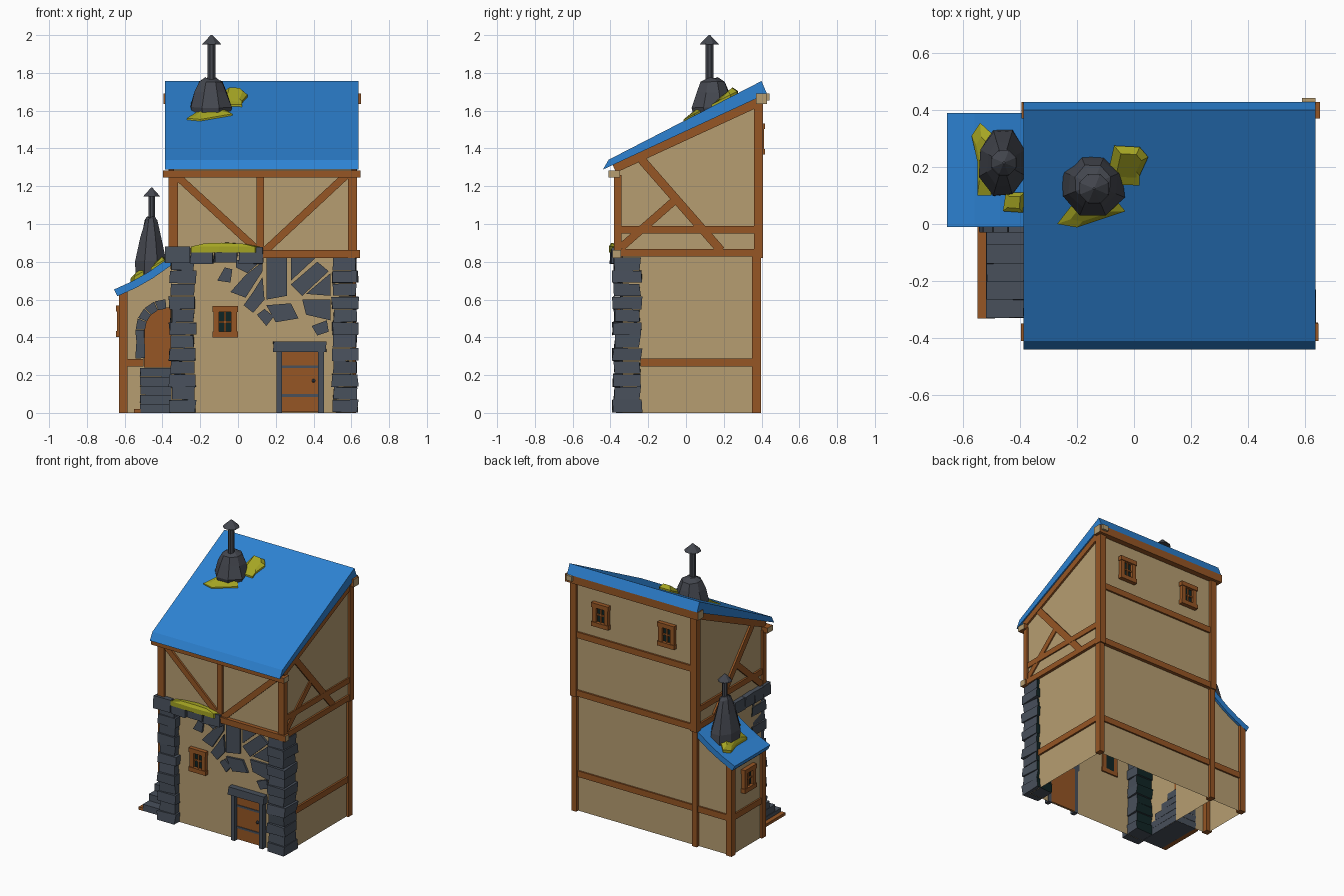
import bpy, bmesh, math, random
from mathutils import Vector

if "Cube" in bpy.data.objects:
    bpy.data.objects.remove(bpy.data.objects["Cube"])
random.seed(4)

def material(name, col):
    m = bpy.data.materials.new(name)
    m.diffuse_color = (*col, 1)
    m.use_nodes = True
    m.node_tree.nodes["Principled BSDF"].inputs["Base Color"].default_value = m.diffuse_color
    return m

PLASTER = material("tan plaster", (0.47, 0.34, 0.165))
WOOD = material("brown timber", (0.305, 0.093, 0.018))
STONE = material("slate stone", (0.065, 0.08, 0.105))
ROOF = material("blue roof", (0.026, 0.223, 0.645))
MOSS = material("yellow moss", (0.376, 0.376, 0.017))
DARK = material("dark glass", (0.005, 0.018, 0.018))
CHIM = material("chimney grey", (0.058, 0.063, 0.078))

def finish(name, bm, mat, rule=None, mat2=None, open_bottom=False):
    bmesh.ops.recalc_face_normals(bm, faces=bm.faces)
    if open_bottom:
        bmesh.ops.delete(bm, geom=[f for f in bm.faces if f.normal.z < -0.9], context='FACES')
    if rule:
        for f in bm.faces:
            f.material_index = int(rule(f.normal))
    me = bpy.data.meshes.new(name)
    bm.to_mesh(me)
    bm.free()
    me.materials.append(mat)
    if mat2:
        me.materials.append(mat2)
    ob = bpy.data.objects.new(name, me)
    bpy.context.collection.objects.link(ob)
    return ob

def loft(name, rings, mat, **kw):
    """Closed rings of equal length joined by side faces and capped."""
    bm = bmesh.new()
    vs = [[bm.verts.new(p) for p in r] for r in rings]
    n = len(vs[0])
    for a, b in zip(vs, vs[1:]):
        for i in range(n):
            j = (i + 1) % n
            bm.faces.new((a[i], a[j], b[j], b[i]))
    bm.faces.new(vs[0][::-1])
    bm.faces.new(vs[-1])
    return finish(name, bm, mat, **kw)

def prism(name, pts, axis, a, b, mat, **kw):
    put = {'x': lambda u, v, w: (w, u, v), 'y': lambda u, v, w: (u, w, v), 'z': lambda u, v, w: (u, v, w)}[axis]
    return loft(name, [[put(u, v, w) for u, v in pts] for w in (a, b)], mat, **kw)

def box(name, x0, x1, y0, y1, z0, z1, mat, **kw):
    return prism(name, [(x0, y0), (x1, y0), (x1, y1), (x0, y1)], 'z', z0, z1, mat, **kw)

def rough(name, x0, x1, y0, y1, z0, z1, j=0.006, **kw):
    """Hand-cut stone block with nudged corners."""
    r = lambda: random.uniform(-j, j)
    return loft(name, [[(x + r(), y + r(), z + r() * 0.4) for x, y in ((x0, y0), (x1, y0), (x1, y1), (x0, y1))]
                       for z in (z0, z1)], STONE, **kw)

def brace(name, p, q, w, axis, a, b):
    p, q = Vector(p), Vector(q)
    d = (q - p).normalized() * w / 2
    n = Vector((-d.y, d.x))
    prism(name, [p + n, q + n, q - n, p - n], axis, a, b, WOOD)

def lathe(name, cx, cy, prof, sides, mat, jit=0.0, sy=1.0):
    rings = []
    for r, z in prof:
        ring = []
        for i in range(sides):
            t = 2 * math.pi * (i + 0.5) / sides
            k = r * (1 + random.uniform(-jit, jit))
            ring.append((cx + k * math.cos(t), cy + k * sy * math.sin(t), z + random.uniform(-jit, jit) * 0.08))
        rings.append(ring)
    loft(name, rings, mat)

def window(name, axis, sign, c, wall, cz):
    def part(n, u0, u1, d0, d1, z0, z1, mat):
        us, ds = (c + u0, c + u1), sorted((wall + sign * d0, wall + sign * d1))
        xy = (*us, *ds) if axis == 'y' else (*ds, *us)
        box(name + n, *xy, cz + z0, cz + z1, mat)
    for s in (-1, 1):
        a, b = sorted((s * 0.032, s * 0.062))
        part("_jamb", a, b, -0.01, 0.025, -0.08, 0.08, WOOD)
        a, b = sorted((s * 0.052, s * 0.083))
        part("_rail", -0.067, 0.067, -0.01, 0.03, a, b, WOOD)
    part("_glass", -0.034, 0.034, -0.01, 0.006, -0.055, 0.055, DARK)
    part("_mullion", -0.005, 0.005, 0, 0.015, -0.055, 0.055, WOOD)
    part("_crossbar", -0.034, 0.034, 0, 0.015, -0.005, 0.005, WOOD)

def moss(name, pts, zf, h):
    cx, cy = (sum(p[k] for p in pts) / len(pts) for k in (0, 1))
    low = [(x, y, zf(x, y) - 0.02) for x, y in pts]
    mid = [(x, y, zf(x, y) + h * 0.4) for x, y in pts]
    top = [(cx + (x - cx) * 0.6, cy + (y - cy) * 0.6, zf(x, y) + h * random.uniform(0.8, 1.2)) for x, y in pts]
    loft(name, [low, mid, top], MOSS)

# Plaster walls
box("lower_walls", -0.355, 0.608, -0.335, 0.375, 0, 0.84, PLASTER, open_bottom=True)
prism("upper_walls", [(-0.36, 0.83), (0.387, 0.83), (0.387, 1.69), (-0.36, 1.34)], 'x', -0.35, 0.615, PLASTER)
prism("annex_walls", [(-0.615, 0), (-0.35, 0), (-0.35, 0.81), (-0.47, 0.73), (-0.615, 0.65)], 'y',
      0.01, 0.372, PLASTER, open_bottom=True)

# Roofs
prism("main_roof", [(-0.44, 1.288), (-0.41, 1.34), (0.40, 1.757), (0.428, 1.69)], 'x', -0.387, 0.637, ROOF)
curve = [(-0.657, 0.653), (-0.56, 0.697), (-0.47, 0.748), (-0.36, 0.825)]
prism("annex_roof", curve + [(x + 0.018, z - 0.036) for x, z in reversed(curve)], 'y', -0.01, 0.39, ROOF)

# Long beams with pale cut ends
ends = dict(rule=lambda n: abs(n.x) > 0.9, mat2=PLASTER)
box("front_eave_beam", -0.397, 0.648, -0.41, -0.35, 1.246, 1.284, WOOD, **ends)
box("back_ridge_beam", -0.395, 0.652, 0.37, 0.428, 1.635, 1.69, WOOD, **ends)
box("front_floor_beam", 0.12, 0.645, -0.388, -0.345, 0.82, 0.862, WOOD, **ends)
box("rafter_end", 0.59, 0.637, 0.40, 0.443, 1.655, 1.69, PLASTER)

# Corner posts and front framing
for x0, x1 in ((-0.367, -0.318), (0.582, 0.63)):
    box("front_post", x0, x1, -0.38, -0.342, 0.82, 1.26, WOOD)
    box("back_upper_post", x0, x1, 0.36, 0.407, 0.82, 1.66, WOOD)
    box("back_lower_post", x0 + 0.004, x1 - 0.006, 0.35, 0.397, 0, 0.83, WOOD)
box("front_middle_post", 0.097, 0.137, -0.377, -0.35, 0.84, 1.26, WOOD)
brace("front_brace_left", (-0.33, 1.26), (0.1, 0.865), 0.04, 'y', -0.374, -0.35)
brace("front_brace_right", (0.575, 1.26), (0.14, 0.855), 0.04, 'y', -0.374, -0.35)

# Side framing, same on both sides
for a, b in ((0.6, 0.628), (-0.363, -0.34)):
    brace("side_rafter", (-0.38, 1.295), (0.38, 1.645), 0.05, 'x', a, b)
    brace("side_brace", (-0.235, 1.34), (0.185, 0.86), 0.046, 'x', a, b - 0.004)
    brace("side_counter_brace", (-0.06, 1.125), (-0.345, 0.875), 0.042, 'x', a, b - 0.005)
    box("side_mid_beam", a, b - 0.003, -0.35, 0.37, 0.95, 0.99, WOOD)
    box("side_floor_beam", a, b, -0.35, 0.37, 0.828, 0.868, WOOD)
box("right_lower_beam", 0.59, 0.621, -0.24, 0.36, 0.245, 0.288, WOOD)

# Back framing
for z, y in ((0.245, 0.386), (0.825, 0.4), (1.24, 0.4)):
    box("back_beam", -0.34, 0.6, 0.36, y, z, z + 0.043, WOOD)

# Annex framing
for y0, y1 in ((-0.002, 0.045), (0.345, 0.388)):
    box("annex_post", -0.63, -0.585, y0, y1, 0, 0.652, WOOD)
box("annex_left_beam", -0.626, -0.6, 0.03, 0.36, 0.245, 0.288, WOOD)
box("annex_left_top_beam", -0.626, -0.6, 0.03, 0.36, 0.605, 0.645, WOOD)
box("annex_back_beam", -0.6, -0.35, 0.36, 0.384, 0.245, 0.288, WOOD)
box("annex_front_beam", -0.6, -0.5, 0, 0.03, 0.245, 0.285, WOOD)

# Stone corner pillars, dark on their rear faces
rear = dict(rule=lambda n: n.y > 0.8, mat2=DARK)
for x0, x1 in ((-0.362, -0.225), (0.498, 0.634)):
    for i in range(12):
        z, g = i * 0.0685, 0.008 * (i % 2)
        rough("pillar_block", x0 + g, x1 - g, -0.387 + g, -0.236 - g, z + 0.002, z + 0.068, **rear)

# Stone lintel over the front and around the left side
for x0, x1, z0, z1 in ((-0.385, -0.255, 0.795, 0.88), (-0.25, -0.13, 0.79, 0.872),
                       (-0.125, 0, 0.795, 0.868), (0.005, 0.133, 0.79, 0.875)):
    rough("front_lintel_block", x0, x1, -0.4, -0.33, z0, z1)
for i in range(3):
    y = -0.325 + i * 0.105
    rough("left_lintel_block", -0.384, -0.34, y, y + 0.1, 0.795, 0.875)
moss("lintel_moss", [(-0.25, -0.4), (-0.1, -0.408), (0.09, -0.402), (0.13, -0.36), (-0.05, -0.35), (-0.24, -0.35)],
     lambda x, y: 0.868, 0.03)

# Flat fieldstones in the front plaster (hundredths of a unit)
stones = [
    [(-11, 70), (-7, 77), (-3, 76), (-4, 69)], [(-1, 81), (13, 81), (5, 74), (-1, 77)],
    [(-4, 64), (4, 73), (13, 80), (13, 75), (4, 61)], [(3, 57), (8, 64), (13, 72), (14, 60), (8, 53)],
    [(15, 82), (26, 82), (26, 62), (15, 60)], [(15, 57), (28, 58), (32, 50), (20, 48)],
    [(28, 82), (41, 82), (28, 70)], [(28, 68), (42, 80), (48, 75), (34, 62)],
    [(36, 63), (49, 74), (49, 62)], [(34, 60), (49, 60), (49, 49), (36, 52)],
    [(39, 46), (47, 49), (48, 43), (42, 41)], [(10, 52), (14, 55), (19, 51), (15, 46)]]
for s in stones:
    prism("wall_stone", [(x / 100, z / 100) for x, z in s], 'y', -0.35, -0.33, STONE)

# Front door
box("door", 0.23, 0.43, -0.345, -0.33, 0.005, 0.325, WOOD)
for x in (0.203, 0.424):
    box("door_jamb", x, x + 0.03, -0.37, -0.33, 0, 0.325, STONE)
rough("door_lintel", 0.188, 0.465, -0.378, -0.33, 0.322, 0.378, 0.004)
for z in (0.085, 0.238):
    box("door_strap", 0.233, 0.425, -0.35, -0.34, z, z + 0.014, STONE)
lathe("door_knob", 0.4, -0.35, [(0.006, 0.16), (0.011, 0.17), (0.006, 0.18)], 6, STONE)

# Arched side door
arc = [(-0.38 + 0.118 * math.cos(t), 0.44 + 0.118 * math.sin(t))
       for t in (math.radians(90 + 15 * i) for i in range(7))]
prism("side_door", [(-0.35, 0.555)] + arc + [(-0.498, 0.24), (-0.35, 0.24)], 'y', -0.006, 0.015, WOOD)
for i in range(4):
    quad = [(-0.38 + r * math.cos(math.radians(t)), 0.44 + r * math.sin(math.radians(t)))
            for r, t in ((0.112, 91 + i * 22.5), (0.162, 91 + i * 22.5), (0.162, 112 + i * 22.5), (0.112, 112 + i * 22.5))]
    prism("arch_stone", quad, 'y', -0.03, 0.015, STONE)
for i in range(2):
    rough("arch_side_stone", -0.54, -0.494, -0.028, 0.015, 0.29 + i * 0.075, 0.362 + i * 0.075, 0.004)

# Steps up to the side door
for i in range(5):
    rough("step", -0.518, -0.35, -0.33 + i * 0.064, 0.012, i * 0.048, i * 0.048 + 0.046, 0.002)
box("step_edge_plank", -0.55, -0.515, -0.332, 0.0, 0, 0.02, WOOD)

# Windows
window("front_window", 'y', -1, -0.068, -0.335, 0.482)
window("back_window_a", 'y', 1, -0.13, 0.387, 1.45)
window("back_window_b", 'y', 1, 0.39, 0.387, 1.45)
window("annex_window", 'x', -1, 0.19, -0.615, 0.485)

# Chimneys: rough stone base, pipe and cone cap
lathe("main_chimney_base", -0.145, 0.14, [(0.09, 1.5), (0.116, 1.62), (0.09, 1.70), (0.068, 1.75), (0.03, 1.772)],
      8, CHIM, 0.07)
lathe("main_chimney_pipe", -0.14, 0.124, [(0.022, 1.7), (0.022, 1.96)], 8, CHIM)
lathe("main_chimney_cap", -0.14, 0.124, [(0.056, 1.95), (0.05, 1.957), (0.004, 2.0)], 8, CHIM)
lathe("annex_chimney_base", -0.46, 0.215, [(0.09, 0.70), (0.088, 0.80), (0.058, 0.93), (0.035, 1.02), (0.022, 1.035)],
      8, CHIM, 0.07, 1.4)
lathe("annex_chimney_pipe", -0.457, 0.215, [(0.018, 1.0), (0.018, 1.15)], 8, CHIM)
lathe("annex_chimney_cap", -0.457, 0.215, [(0.048, 1.145), (0.043, 1.152), (0.004, 1.192)], 8, CHIM)

# Moss around the chimneys
main_z = lambda x, y: 1.34 + (y + 0.41) * 0.515
annex_z = lambda x, y: 0.65 + (x + 0.657) * 0.56
moss("main_moss_front", [(-0.27, 0.0), (-0.2, -0.012), (-0.03, 0.045), (-0.06, 0.08), (-0.2, 0.09)], main_z, 0.022)
moss("main_moss_back", [(-0.1, 0.14), (0.02, 0.135), (0.02, 0.17), (0.05, 0.235), (0.02, 0.27), (-0.07, 0.275)],
     main_z, 0.03)
moss("annex_moss_side", [(-0.55, 0.1), (-0.5, 0.1), (-0.48, 0.3), (-0.54, 0.355), (-0.57, 0.31), (-0.55, 0.22)],
     annex_z, 0.028)
moss("annex_moss_front", [(-0.46, 0.045), (-0.39, 0.04), (-0.385, 0.11), (-0.45, 0.11)], annex_z, 0.025)
